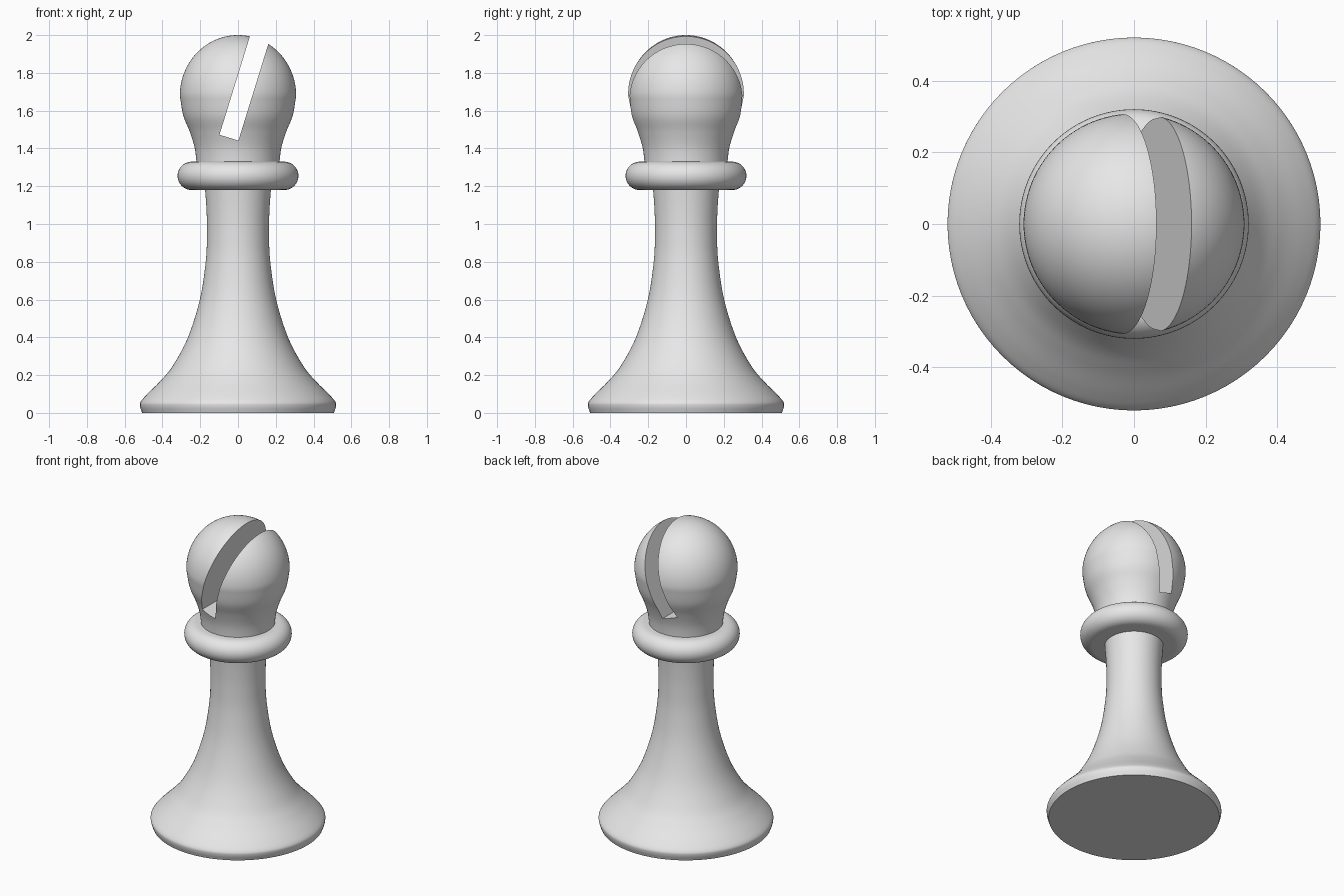
import bpy
import bmesh
from math import sin, cos, pi, radians
from mathutils import Matrix, Vector

if "Cube" in bpy.data.objects:
    bpy.data.objects.remove(bpy.data.objects["Cube"], do_unlink=True)

# Single grey material
grey = bpy.data.materials.new("light_grey")
grey.use_nodes = True
grey.diffuse_color = (0.8, 0.8, 0.8, 1)
grey.node_tree.nodes["Principled BSDF"].inputs["Base Color"].default_value = (0.8, 0.8, 0.8, 1)


def smooth_curve(points, steps=6):
    """Catmull-Rom curve through (radius, height) points."""
    p = [Vector(q) for q in points]
    p = [2 * p[0] - p[1]] + p + [2 * p[-1] - p[-2]]
    out = []
    for a, b, c, d in zip(p, p[1:], p[2:], p[3:]):
        for i in range(steps):
            t = i / steps
            out.append((2 * b + (c - a) * t + (2 * a - 5 * b + 4 * c - d) * t ** 2
                        + (3 * b - a - 3 * c + d) * t ** 3) / 2)
    return [tuple(q) for q in out] + [tuple(points[-1])]


def arc(cx, cz, rx, rz, start, end, steps):
    angles = [radians(start + (end - start) * i / steps) for i in range(steps + 1)]
    return [(cx + rx * cos(a), cz + rz * sin(a)) for a in angles]


def make_object(name, bm):
    bmesh.ops.recalc_face_normals(bm, faces=bm.faces)
    mesh = bpy.data.meshes.new(name)
    bm.to_mesh(mesh)
    bm.free()
    mesh.materials.append(grey)
    obj = bpy.data.objects.new(name, mesh)
    bpy.context.collection.objects.link(obj)
    return obj


def lathe(name, profile, segments=96):
    """Revolve a profile about z, closing both ends on the axis."""
    bm = bmesh.new()
    points = [(0, profile[0][1])] + profile + [(0, profile[-1][1])]
    verts = [bm.verts.new((r, 0, z)) for r, z in points]
    edges = [bm.edges.new(pair) for pair in zip(verts, verts[1:])]
    bmesh.ops.spin(bm, geom=verts + edges, cent=(0, 0, 0), axis=(0, 0, 1),
                   angle=2 * pi, steps=segments)
    bmesh.ops.remove_doubles(bm, verts=bm.verts, dist=0.0002)
    return make_object(name, bm)


def activate(obj):
    bpy.ops.object.select_all(action="DESELECT")
    obj.select_set(True)
    bpy.context.view_layer.objects.active = obj


# Flared base and stem
body = lathe("base_and_stem", smooth_curve([
    (0.508, 0), (0.519, 0.035), (0.515, 0.06), (0.48, 0.1), (0.41, 0.17), (0.345, 0.25),
    (0.265, 0.4), (0.202, 0.6), (0.171, 0.8), (0.164, 0.95), (0.167, 1.08), (0.177, 1.22)]))

# Rounded collar
collar = lathe("collar", arc(0.245, 1.255, 0.075, 0.075, -90, 90, 20))

# Egg-shaped head
lower = smooth_curve([(0.218, 1.27), (0.221, 1.34), (0.231, 1.41), (0.256, 1.49),
                      (0.29, 1.575), (0.308, 1.68)])
head = lathe("head", lower[:-1] + arc(0, 1.68, 0.308, 0.32, 0, 89.9, 28))

# Slanted slot through the head
bm = bmesh.new()
bmesh.ops.create_cube(bm, size=1, matrix=Matrix.Translation((-0.048, 0, 1.457))
                      @ Matrix.Rotation(radians(17.2), 4, "Y")
                      @ Matrix.Translation((0, 0, 0.5))
                      @ Matrix.Diagonal((0.105, 1, 1, 1)))
cutter = make_object("slot_cutter", bm)
cutter.hide_render = True
slot = head.modifiers.new("slot", "BOOLEAN")
slot.operation = "DIFFERENCE"
slot.solver = "EXACT"
slot.object = cutter
activate(head)
bpy.ops.object.modifier_apply(modifier="slot")
bpy.data.objects.remove(cutter, do_unlink=True)

for part in (body, collar, head):
    activate(part)
    bpy.ops.object.shade_smooth_by_angle(angle=radians(35))
